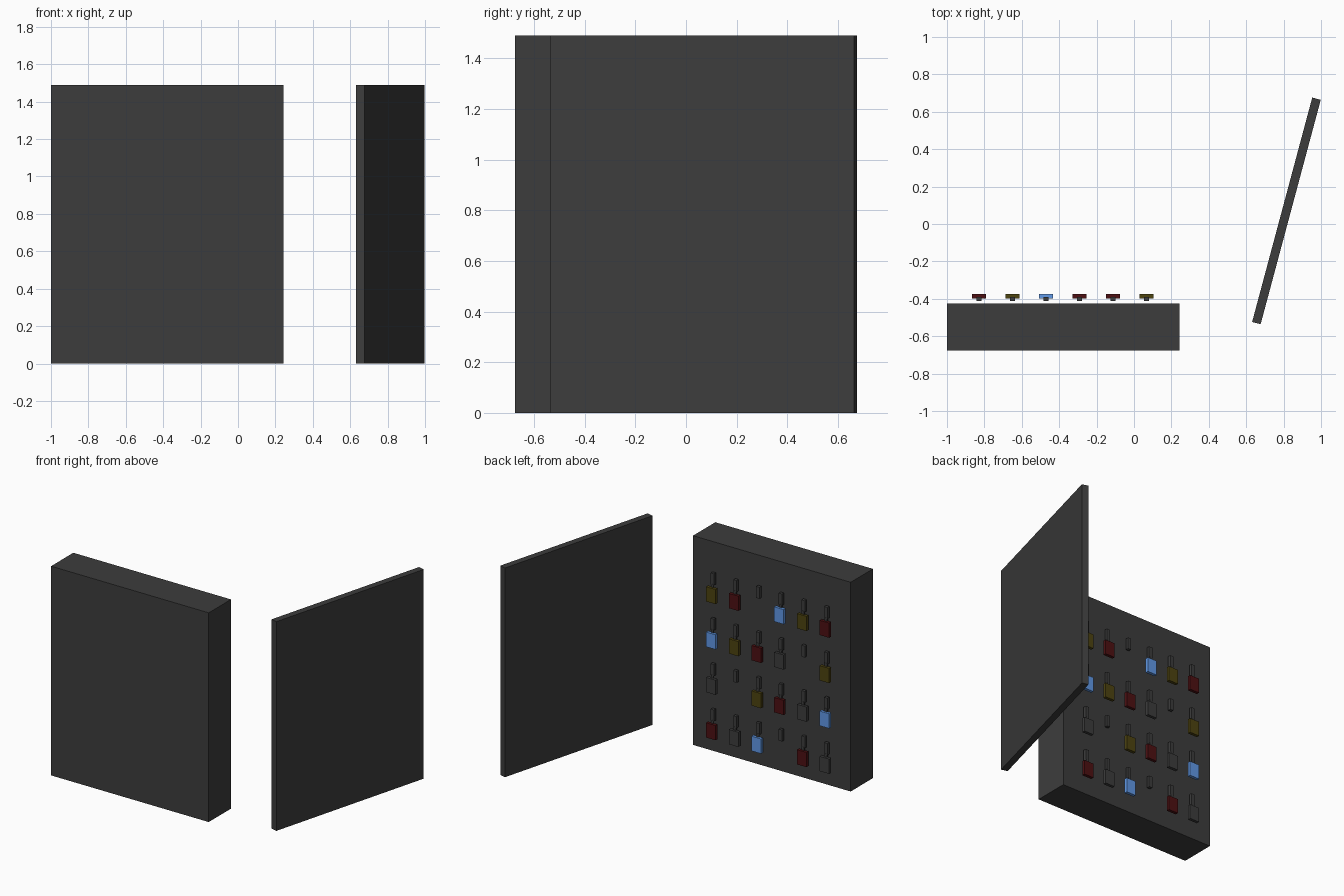
import bpy
import math

if "Cube" in bpy.data.objects:
    bpy.data.objects.remove(bpy.data.objects["Cube"])


def material(name, rgb):
    m = bpy.data.materials.new(name)
    m.diffuse_color = (*rgb, 1.0)
    m.use_nodes = True
    m.node_tree.nodes["Principled BSDF"].inputs["Base Color"].default_value = m.diffuse_color
    return m


GREY = material("dark grey", (0.046, 0.046, 0.046))
TAGS = {
    "G": GREY,
    "R": material("dark red", (0.075, 0.005, 0.006)),
    "Y": material("dark yellow", (0.075, 0.056, 0.005)),
    "B": material("blue", (0.12, 0.32, 0.80)),
}


def box(name, centre, size, mat, turn=0.0):
    bpy.ops.mesh.primitive_cube_add(size=1, location=centre, rotation=(0, 0, turn))
    ob = bpy.context.object
    ob.name = name
    ob.scale = size
    bpy.ops.object.transform_apply(location=False, rotation=False, scale=True)
    ob.data.materials.append(mat)
    return ob


# Cabinet body and the separate open door
box("cabinet_body", (-0.379, -0.55, 0.745), (1.242, 0.25, 1.49), GREY)
box("door", (0.815, 0.07, 0.745), (1.242, 0.047, 1.49), GREY, math.radians(75))

# Rows of hooks from the top down, columns from +x to -x; a dash is an empty hook
ROWS = ["YR-BYR", "BYRG-Y", "G-YRGB", "RGB-RG"]
for r, row in enumerate(ROWS):
    for c, code in enumerate(row):
        x = 0.067 - 0.179 * c
        z = 1.24 - 0.323 * r
        box("hook", (x, -0.402, z), (0.026, 0.022, 0.082), GREY)
        if code != "-":
            # Link joining the hook to its hanging tag
            box("tag_link", (x, -0.394, z - 0.05), (0.02, 0.01, 0.03), GREY)
            box("key_tag", (x, -0.386, z - 0.11), (0.075, 0.022, 0.105), TAGS[code])
